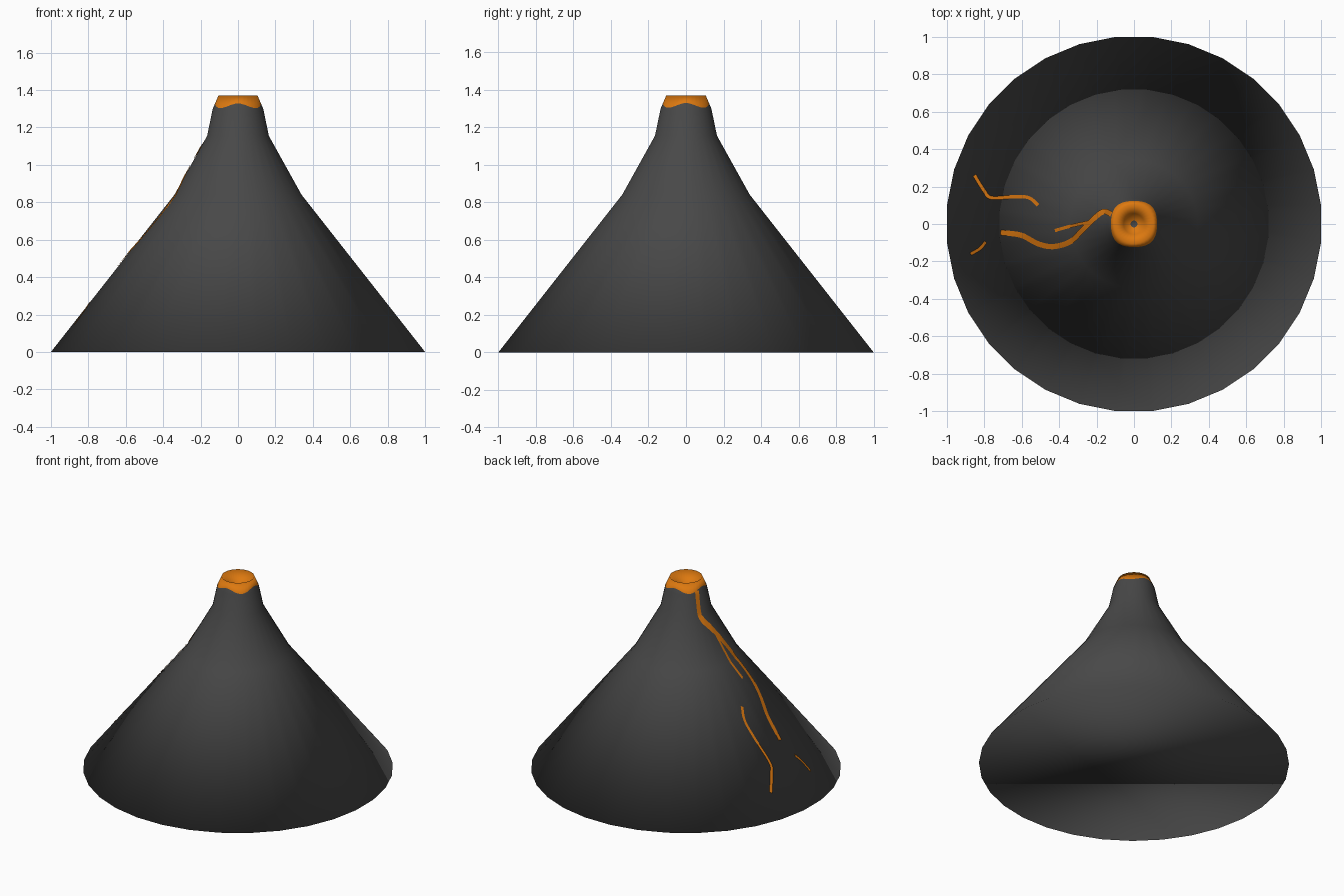
import bpy
import math
from mathutils import Vector
from mathutils.bvhtree import BVHTree

if "Cube" in bpy.data.objects:
    bpy.data.objects.remove(bpy.data.objects["Cube"])

SIDES = 32


def make_material(name, rgb):
    mat = bpy.data.materials.new(name)
    mat.use_nodes = True
    mat.diffuse_color = (*rgb, 1)
    mat.node_tree.nodes["Principled BSDF"].inputs["Base Color"].default_value = (*rgb, 1)
    return mat


rock = make_material("dark rock", (0.065, 0.065, 0.065))
lava = make_material("orange lava", (0.72, 0.19, 0.005))


def make_object(name, verts, faces, materials):
    mesh = bpy.data.meshes.new(name)
    mesh.from_pydata(verts, [], faces)
    for mat in materials:
        mesh.materials.append(mat)
    mesh.shade_smooth()
    obj = bpy.data.objects.new(name, mesh)
    bpy.context.collection.objects.link(obj)
    return obj


# Mountain: turned profile from the foot, over the rim, into the crater
LAVA_EDGE = 4
profile = [(1, 0), (0.34, 0.84), (0.165, 1.155), (0.135, 1.30), (0.128, 1.316),
           (0.105, 1.37), (0.055, 1.30), (0.018, 1.26)]
verts, faces = [], []
for ring, (radius, z) in enumerate(profile):
    for i in range(SIDES):
        angle = (i + 0.5) * math.tau / SIDES
        r, h = radius / math.cos(math.pi / SIDES), z
        if ring == LAVA_EDGE:  # wavy lower edge of the molten rim
            wave = 0.013 * math.cos(4 * angle)
            h += wave
            r -= wave * 0.43
        verts.append((r * math.cos(angle), r * math.sin(angle), h))
for ring in range(len(profile) - 1):
    for i in range(SIDES):
        a, b = ring * SIDES + i, ring * SIDES + (i + 1) % SIDES
        faces.append((a, b, b + SIDES, a + SIDES))
faces.append(tuple(reversed(range(SIDES))))
faces.append(tuple(range((len(profile) - 1) * SIDES, len(profile) * SIDES)))

mountain = make_object("mountain", verts, faces, [rock, lava])
for face in mountain.data.polygons:
    on_rim = LAVA_EDGE * SIDES <= face.index < (len(profile) - 1) * SIDES
    face.material_index = 1 if on_rim else 0

surface = BVHTree.FromPolygons([Vector(v) for v in verts], faces)


# Lava streams: thin strips laid on the slope
def smooth_path(points, steps=12):
    pts = [Vector(p) for p in points]
    pts = [2 * pts[0] - pts[1]] + pts + [2 * pts[-1] - pts[-2]]
    out = []
    for a, b, c, d in zip(pts, pts[1:], pts[2:], pts[3:]):
        for s in range(steps):
            t = s / steps
            out.append(0.5 * (2 * b + (c - a) * t + (2 * a - 5 * b + 4 * c - d) * t ** 2
                              + (3 * b - a - 3 * c + d) * t ** 3))
    return out + [pts[-2]]


def lava_stream(name, points, width):
    path = smooth_path(points)
    strip, quads = [], []
    for i, p in enumerate(path):
        along = (path[min(i + 1, len(path) - 1)] - path[max(i - 1, 0)]).normalized()
        side = Vector((-along.y, along.x))
        for k in (-0.5, 0, 0.5):
            q = p + side * width * k
            hit, normal, _, _ = surface.ray_cast(Vector((q.x, q.y, 3)), Vector((0, 0, -1)))
            strip.append(hit + normal * 0.004)
    for i in range(len(path) - 1):
        for k in (0, 1):
            a = i * 3 + k
            quads.append((a, a + 3, a + 4, a + 1))
    make_object(name, strip, quads, [lava])


lava_stream("main_lava_stream",
            [(-0.118, 0.05), (-0.15, 0.065), (-0.18, 0.055), (-0.23, 0.01), (-0.28, -0.04),
             (-0.34, -0.095), (-0.43, -0.12), (-0.51, -0.105), (-0.6, -0.06), (-0.71, -0.045)], 0.028)
lava_stream("side_lava_stream", [(-0.23, 0.012), (-0.33, -0.01), (-0.42, -0.035)], 0.017)
lava_stream("back_lava_stream",
            [(-0.51, 0.1), (-0.56, 0.14), (-0.64, 0.145), (-0.76, 0.14), (-0.8, 0.18),
             (-0.85, 0.26)], 0.018)
lava_stream("front_lava_stream", [(-0.79, -0.095), (-0.82, -0.13), (-0.87, -0.16)], 0.016)
